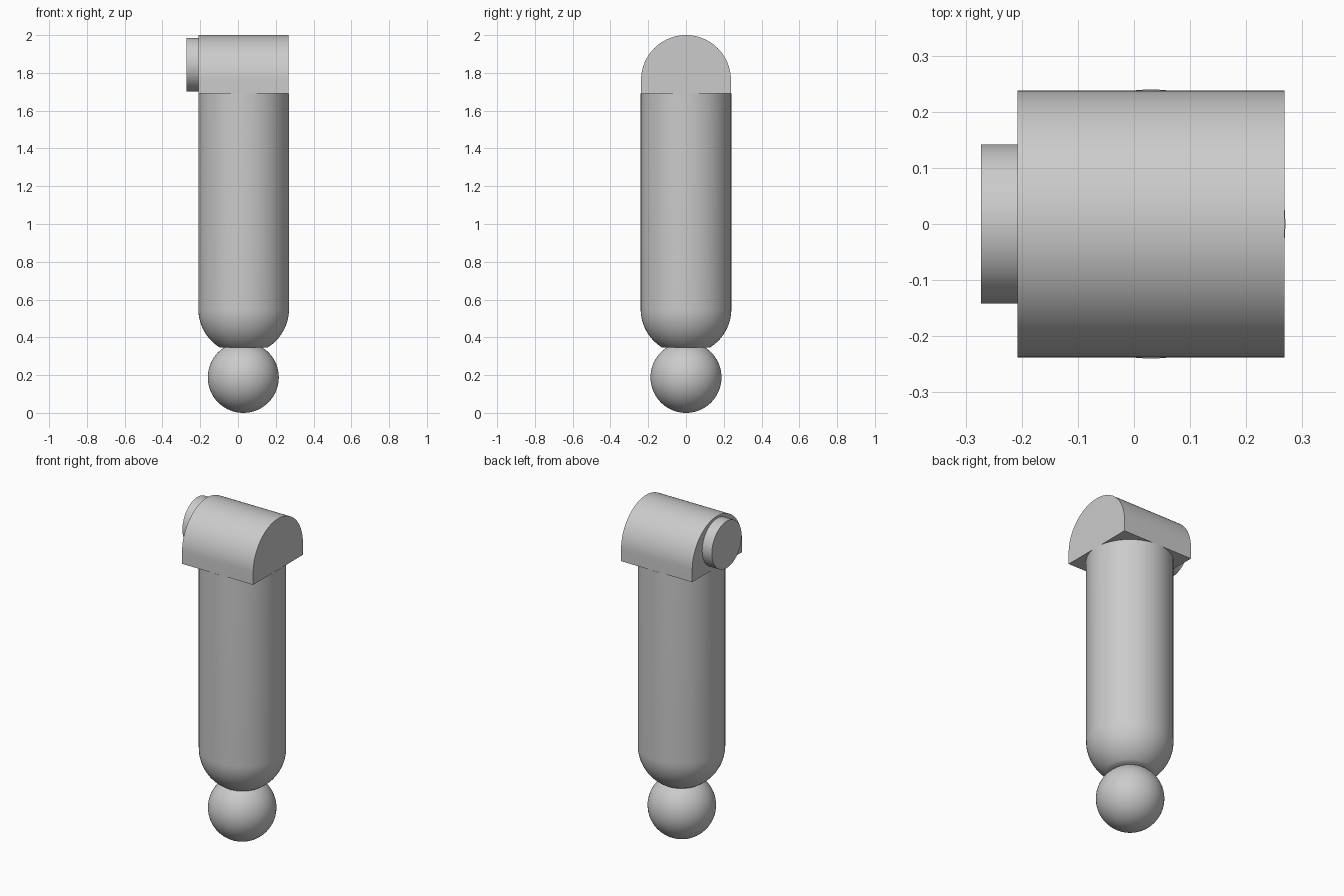
import bpy
import bmesh
from math import sin, cos, pi, radians
from mathutils import Matrix

cube = bpy.data.objects.get("Cube")
if cube:
    bpy.data.objects.remove(cube, do_unlink=True)

AXIS_X = 0.03  # centre line of the handle

grey = bpy.data.materials.new("light grey")
grey.use_nodes = True
grey.diffuse_color = (0.6, 0.6, 0.6, 1)
grey.node_tree.nodes["Principled BSDF"].inputs["Base Color"].default_value = (0.6, 0.6, 0.6, 1)


def finish(name, bm, angle=35):
    bmesh.ops.recalc_face_normals(bm, faces=bm.faces)
    mesh = bpy.data.meshes.new(name)
    bm.to_mesh(mesh)
    bm.free()
    mesh.materials.append(grey)
    obj = bpy.data.objects.new(name, mesh)
    bpy.context.collection.objects.link(obj)
    bpy.ops.object.select_all(action='DESELECT')
    obj.select_set(True)
    bpy.context.view_layer.objects.active = obj
    bpy.ops.object.shade_smooth_by_angle(angle=radians(angle))
    return obj


def arc(radius, start, end, steps):
    angles = [start + (end - start) * i / steps for i in range(steps + 1)]
    return [(radius * cos(a), radius * sin(a)) for a in angles]


# Handle: straight cylinder with a rounded lower end, cut flat above the ball
R, SHOULDER, CUT, TOP = 0.24, 0.55, 0.345, 1.69
cut_angle = -radians(58.7)
profile = [(0, CUT)]
profile += [(r, SHOULDER + z) for r, z in arc(R, cut_angle, 0, 14)]
profile += [(R, TOP), (0, TOP)]
bm = bmesh.new()
verts = [bm.verts.new((AXIS_X + r, 0, z)) for r, z in profile]
edges = [bm.edges.new(pair) for pair in zip(verts, verts[1:])]
bmesh.ops.spin(bm, geom=verts + edges, cent=(AXIS_X, 0, 0), axis=(0, 0, 1),
               angle=2 * pi, steps=64, use_merge=False)
bmesh.ops.remove_doubles(bm, verts=bm.verts, dist=0.0001)
finish("handle", bm)

# Ball at the foot
bm = bmesh.new()
bmesh.ops.create_uvsphere(bm, u_segments=64, v_segments=32, radius=0.188,
                          matrix=Matrix.Translation((AXIS_X - 0.002, 0, 0.188)))
finish("foot_ball", bm)

# Arched head: half-round profile on a short straight base
LEFT, RIGHT, HALF = 0.268, -0.208, 0.238
outline = [(HALF, TOP)] + [(y, 2 - HALF + z) for y, z in arc(HALF, 0, pi, 40)] + [(-HALF, TOP)]
bm = bmesh.new()
face = bm.faces.new([bm.verts.new((RIGHT, y, z)) for y, z in outline])
side = bmesh.ops.extrude_face_region(bm, geom=[face])
bmesh.ops.translate(bm, vec=(LEFT - RIGHT, 0, 0),
                    verts=[v for v in side["geom"] if isinstance(v, bmesh.types.BMVert)])
finish("arched_head", bm)

# Round button on the right end of the head
bm = bmesh.new()
place = Matrix.Translation((-0.235, 0, 1.844)) @ Matrix.Rotation(pi / 2, 4, 'Y')
bmesh.ops.create_cone(bm, cap_ends=True, segments=64, radius1=0.142, radius2=0.142,
                      depth=0.075, matrix=place)
finish("side_button", bm)
